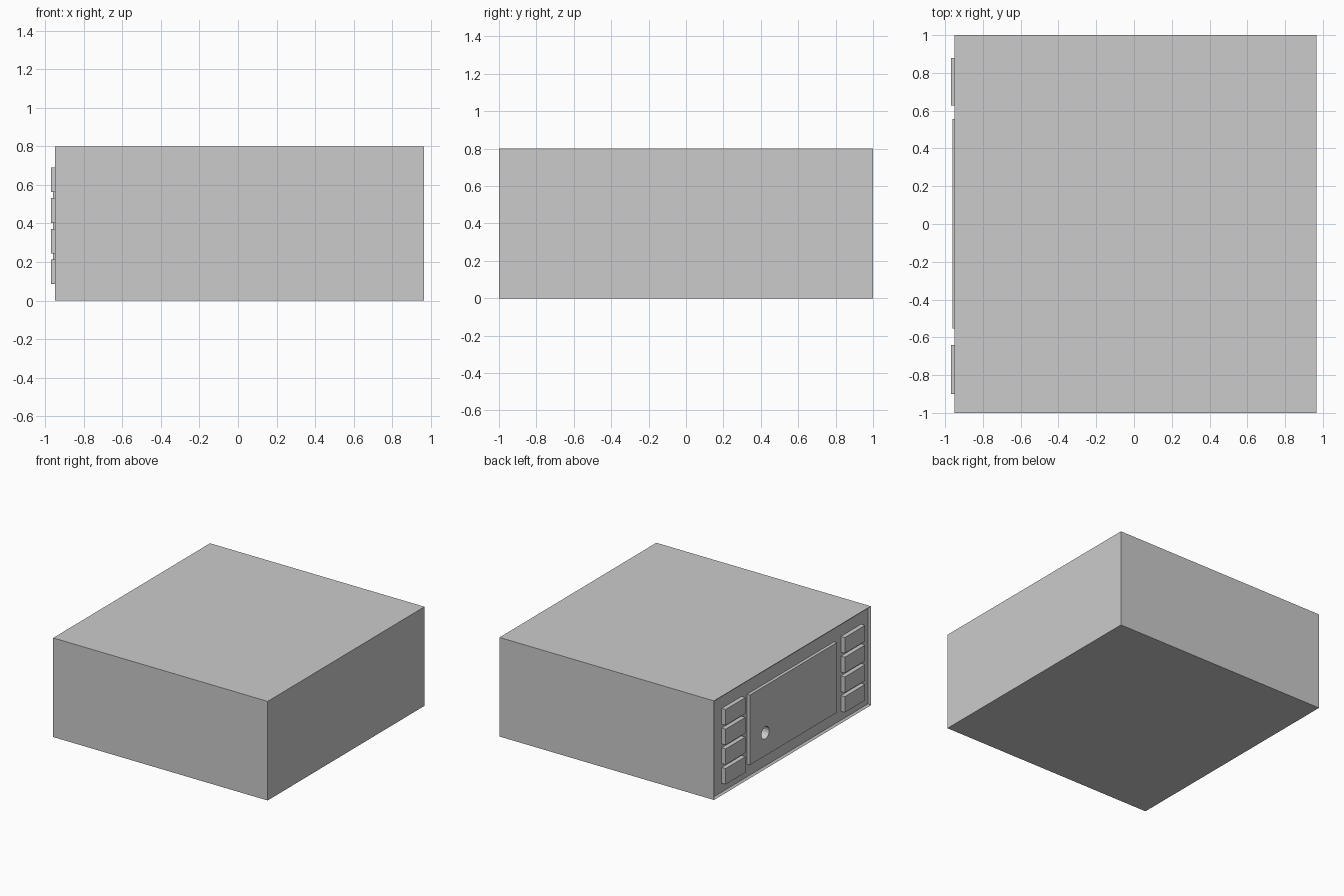
import bpy, bmesh, math
from mathutils import Matrix, Vector

if "Cube" in bpy.data.objects:
    bpy.data.objects.remove(bpy.data.objects["Cube"])


def finish(name, bm):
    me = bpy.data.meshes.new(name)
    bm.to_mesh(me)
    bm.free()
    ob = bpy.data.objects.new(name, me)
    bpy.context.collection.objects.link(ob)
    return ob


def box_mesh(lo, hi):
    lo, hi = Vector(lo), Vector(hi)
    bm = bmesh.new()
    bmesh.ops.create_cube(bm, size=1, matrix=Matrix.Translation((lo + hi) / 2)
                          @ Matrix.Diagonal((*(hi - lo), 1)))
    return bm


FACE = -0.935   # bottom of the recessed fascia

# Casing with a thin rim around the recessed fascia
bm = box_mesh((-0.95, -1, 0), (0.965, 1, 0.8))
bm.normal_update()
fascia = [f for f in bm.faces if f.normal.x < -0.9]
bmesh.ops.inset_region(bm, faces=fascia, thickness=0.02)
bmesh.ops.translate(bm, verts=fascia[0].verts, vec=(FACE + 0.95, 0, 0))
casing = finish("casing", bm)

# Raised centre panel
panel = finish("centre_panel", box_mesh((-0.96, -0.553, 0.115), (FACE, 0.555, 0.68)))

# Two columns of four buttons
for side, (y0, y1) in {"left": (0.627, 0.88), "right": (-0.9, -0.64)}.items():
    for i in range(4):
        z = 0.085 + i * 0.159
        finish(f"button_{side}_{i + 1}", box_mesh((-0.97, y0, z), (FACE, y1, z + 0.128)))

# Round socket sunk through the panel
bm = bmesh.new()
bmesh.ops.create_cone(bm, cap_ends=True, segments=16, radius1=0.05, radius2=0.05, depth=0.14,
                      matrix=Matrix.Translation((-0.96, 0.36, 0.30))
                      @ Matrix.Rotation(math.pi / 2, 4, 'Y'))
cutter = finish("socket_cutter", bm)
cutter.hide_render = True
cutter.display_type = 'WIRE'
for ob in (casing, panel):
    mod = ob.modifiers.new("socket", 'BOOLEAN')
    mod.operation = 'DIFFERENCE'
    mod.solver = 'EXACT'
    mod.object = cutter
